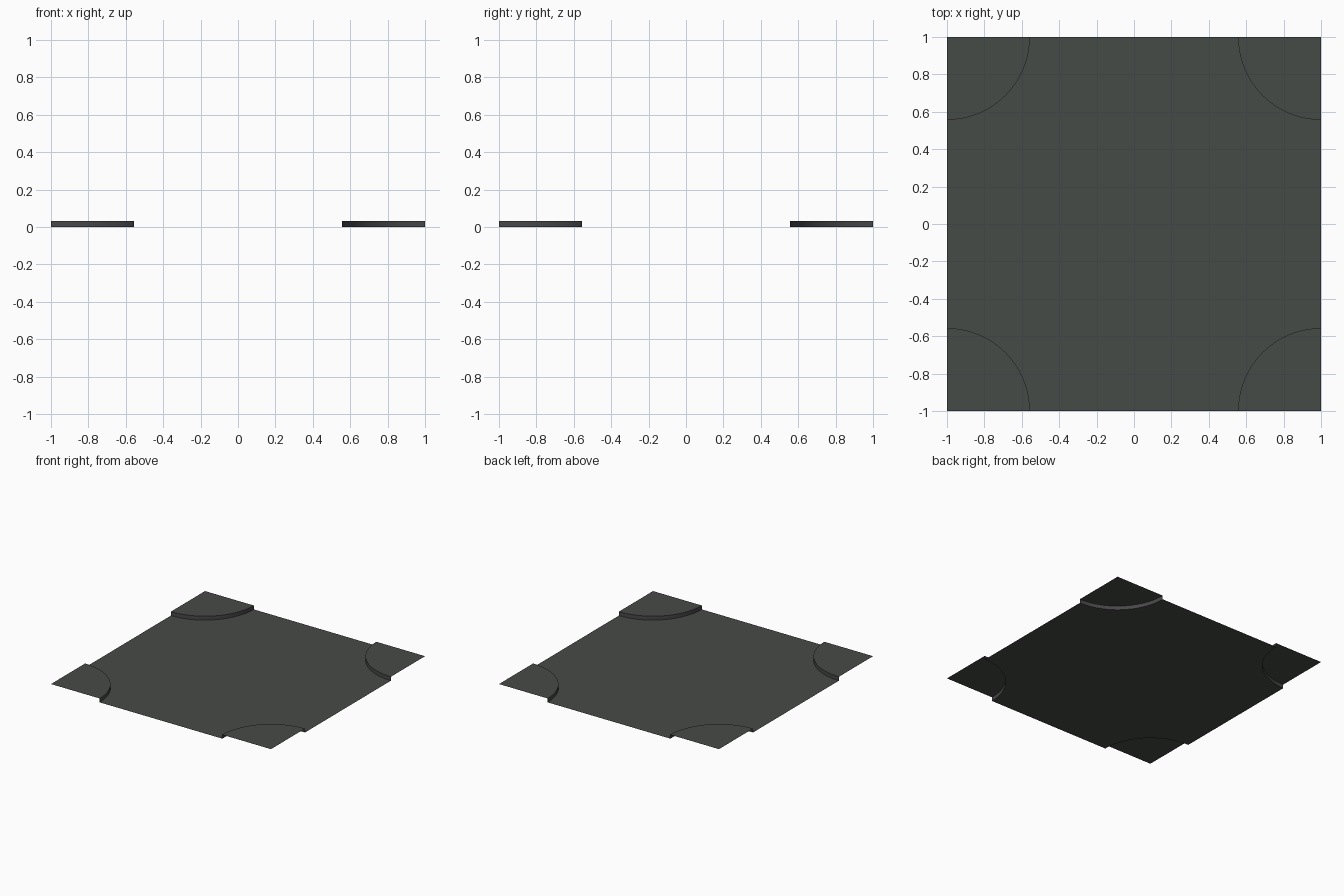
import bpy
import bmesh
import math

if "Cube" in bpy.data.objects:
    bpy.data.objects.remove(bpy.data.objects["Cube"])

R = 0.443      # radius of the raised quarter discs
H = 0.032      # height of the raised corners
SEG = 24       # segments per quarter arc


def material(name, rgb):
    m = bpy.data.materials.new(name)
    m.diffuse_color = (*rgb, 1.0)
    m.use_nodes = True
    m.node_tree.nodes["Principled BSDF"].inputs["Base Color"].default_value = m.diffuse_color
    return m


slate = material("slate green grey", (0.061, 0.069, 0.061))
edge_grey = material("edge grey", (0.064, 0.064, 0.064))


def make(name, faces, mat, smooth=False):
    """Open sheet object from a list of point loops."""
    bm = bmesh.new()
    for loop in faces:
        bm.faces.new([bm.verts.new(p) for p in loop])
    bmesh.ops.remove_doubles(bm, verts=bm.verts, dist=1e-5)
    for f in bm.faces:
        f.smooth = smooth
    me = bpy.data.meshes.new(name)
    bm.to_mesh(me)
    bm.free()
    me.materials.append(mat)
    ob = bpy.data.objects.new(name, me)
    bpy.context.collection.objects.link(ob)
    return ob


def arc(k, z):
    """Quarter arc round corner k (counter-clockwise corners), running clockwise."""
    cx, cy = [(-1, -1), (1, -1), (1, 1), (-1, 1)][k]
    start = math.pi / 2 + k * math.pi / 2
    pts = []
    for i in range(SEG + 1):
        a = start - i * math.pi / 2 / SEG
        pts.append((cx + R * math.cos(a), cy + R * math.sin(a), z))
    return (cx, cy, z), pts


# Low floor sheet with the four corners scooped out
outline = []
for k in range(4):
    outline += arc(k, 0)[1]
make("floor_sheet", [outline], slate)

# Raised quarter discs and the curved step walls below them
names = ["front_left", "front_right", "back_right", "back_left"]
for k, n in enumerate(names):
    centre, top = arc(k, H)
    low = arc(k, 0)[1]
    make(n + "_raised_corner", [[centre] + top[::-1]], slate)
    walls = [[low[i + 1], low[i], top[i], top[i + 1]] for i in range(SEG)]
    make(n + "_step_wall", walls, edge_grey, smooth=True)
